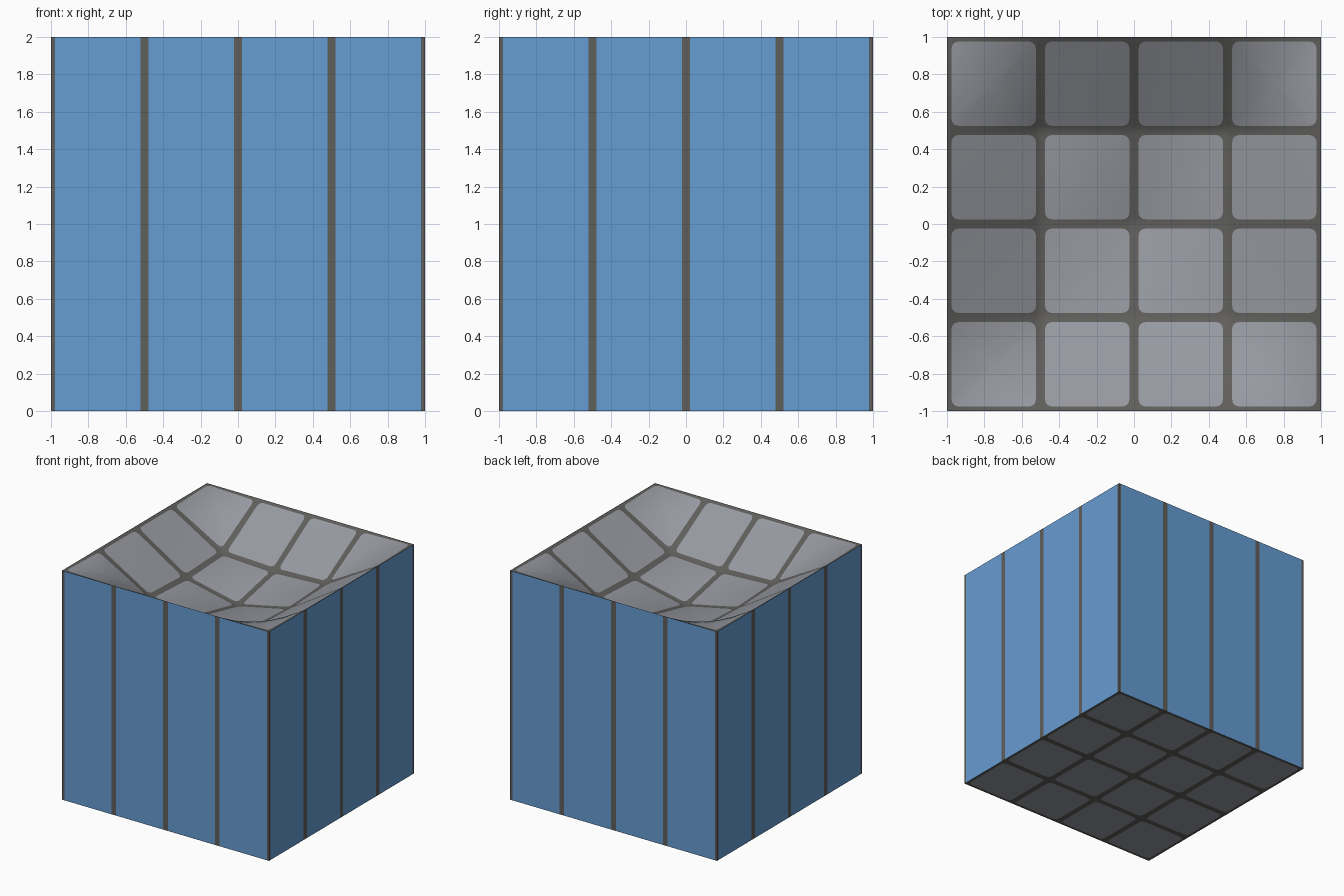
import bpy, bmesh, math

if "Cube" in bpy.data.objects:
    bpy.data.objects.remove(bpy.data.objects["Cube"])


def srgb(*c):
    return tuple(((v / 255 + 0.055) / 1.055) ** 2.4 for v in c) + (1.0,)


def material(name, col):
    m = bpy.data.materials.new(name)
    m.diffuse_color = col
    m.use_nodes = True
    m.node_tree.nodes["Principled BSDF"].inputs["Base Color"].default_value = m.diffuse_color
    return m


BLUE = material("blue panel", srgb(102, 156, 210))
TILE = material("grey tile", srgb(150, 153, 160))
GAP = material("dark seam", srgb(95, 94, 91))


def finish(name, bm, mats, smooth=False):
    bmesh.ops.remove_doubles(bm, verts=bm.verts[:], dist=1e-4)
    me = bpy.data.meshes.new(name)
    bm.to_mesh(me)
    bm.free()
    for m in mats:
        me.materials.append(m)
    for p in me.polygons:
        p.use_smooth = smooth
    ob = bpy.data.objects.new(name, me)
    bpy.context.collection.objects.link(ob)
    return ob


# Rounded tile outline around the origin, counter-clockwise
def tile_outline(half=0.225, r=0.035):
    pts = []
    for k in range(4):
        a0 = k * math.pi / 2
        ca, sa = round(math.cos(a0)), round(math.sin(a0))
        local = [(half, 0), (half, 0.1)]
        for i in range(5):
            t = i * math.pi / 8
            local.append((half - r + r * math.cos(t), half - r + r * math.sin(t)))
        local.append((0.1, half))
        pts += [(x * ca - y * sa, x * sa + y * ca) for x, y in local]
    return pts


OUT = tile_outline()
RINGS = [[(x * 0.25 / max(abs(x), abs(y)), y * 0.25 / max(abs(x), abs(y)))
          for x, y in OUT], OUT]
RINGS += [[(x * s, y * s) for x, y in OUT] for s in (0.66, 0.33)]


# 4 x 4 field of rounded tiles separated by seams
def tiled_face(name, height, flip=False, smooth=False):
    bm = bmesh.new()
    for i in range(4):
        for j in range(4):
            cx, cy = -0.75 + 0.5 * i, -0.75 + 0.5 * j
            rings = [[bm.verts.new((cx + x, cy + y, height(cx + x, cy + y)))
                      for x, y in ring] for ring in RINGS]
            n = len(OUT)
            mid = bm.verts.new((cx, cy, height(cx, cy)))
            for k in range(n):
                q = (k + 1) % n
                for lvl in range(3):
                    a, b = rings[lvl], rings[lvl + 1]
                    f = bm.faces.new((a[k], a[q], b[q], b[k]))
                    f.material_index = 0 if lvl == 0 else 1
                f = bm.faces.new((rings[3][k], rings[3][q], mid))
                f.material_index = 1
    if flip:
        bmesh.ops.reverse_faces(bm, faces=bm.faces[:])
    return finish(name, bm, [GAP, TILE], smooth)


# Sunken top: depth at grid nodes, blended inside each cell
def node_depth(i, j):
    ring = max(abs(i), abs(j))
    if ring == 2:
        return 0.0
    return 0.42 if ring == 0 else (0.31 if i * j == 0 else 0.29)


def dish(x, y):
    gx, gy = x * 2, y * 2
    i = max(-2, min(1, math.floor(gx)))
    j = max(-2, min(1, math.floor(gy)))
    u, v = gx - i, gy - j
    d = ((1 - u) * (1 - v) * node_depth(i, j) + u * (1 - v) * node_depth(i + 1, j)
         + (1 - u) * v * node_depth(i, j + 1) + u * v * node_depth(i + 1, j + 1))
    return 2 - d


tiled_face("sunken_top", dish, smooth=True)
tiled_face("base", lambda x, y: 0.0, flip=True)

# Four walls with vertical seams
bm = bmesh.new()
cuts = [-1]
for c in (-1, -0.5, 0, 0.5, 1):
    cuts += [v for v in (c - 0.022, c + 0.022) if abs(v) < 1]
cuts.append(1)
for k in range(4):
    ca, sa = round(math.cos(k * math.pi / 2)), round(math.sin(k * math.pi / 2))
    for n, (a, b) in enumerate(zip(cuts, cuts[1:])):
        corners = [(a, 0), (b, 0), (b, 2), (a, 2)]
        f = bm.faces.new([bm.verts.new((x * ca + sa, x * sa - ca, z)) for x, z in corners])
        f.material_index = n % 2
finish("walls", bm, [GAP, BLUE])
